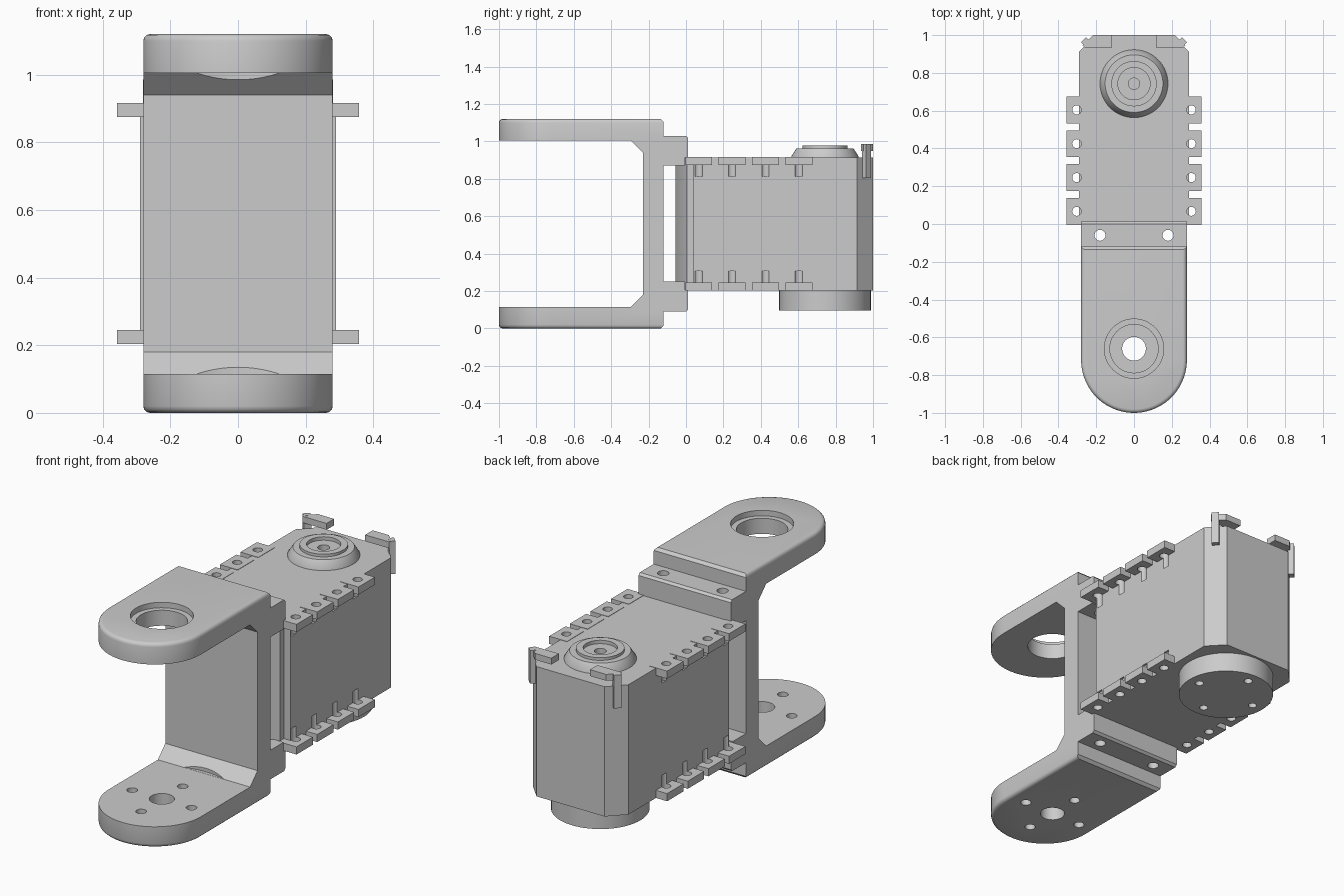
import bpy, bmesh, math
from mathutils import Vector

if "Cube" in bpy.data.objects:
    bpy.data.objects.remove(bpy.data.objects["Cube"])


def make(name, bm):
    bmesh.ops.recalc_face_normals(bm, faces=bm.faces)
    me = bpy.data.meshes.new(name)
    bm.to_mesh(me)
    bm.free()
    ob = bpy.data.objects.new(name, me)
    bpy.context.collection.objects.link(ob)
    return ob


def add_prism(bm, pts, lo, hi, axis='z'):
    """Extrude a 2D outline along z (points are x,y) or along x (points are y,z)."""
    at = (lambda p, h: (p[0], p[1], h)) if axis == 'z' else (lambda p, h: (h, p[0], p[1]))
    face = bm.faces.new([bm.verts.new(at(p, lo)) for p in pts])
    top = bmesh.ops.extrude_face_region(bm, geom=[face])['geom']
    shift = Vector((0, 0, hi - lo)) if axis == 'z' else Vector((hi - lo, 0, 0))
    bmesh.ops.translate(bm, vec=shift, verts=[v for v in top if isinstance(v, bmesh.types.BMVert)])


def prisms(name, outlines, axis='z'):
    bm = bmesh.new()
    for pts, lo, hi in outlines:
        add_prism(bm, pts, lo, hi, axis)
    return make(name, bm)


def circle(x, y, r, n=32):
    return [(x + r * math.cos(2 * math.pi * i / n), y + r * math.sin(2 * math.pi * i / n)) for i in range(n)]


def rect(x0, x1, y0, y1):
    return [(x0, y0), (x1, y0), (x1, y1), (x0, y1)]


def mirrored(half):
    """Complete a right-hand outline with its left-hand mirror image."""
    return half + [(-x, y) for x, y in reversed(half)]


def boolean(ob, cutter, op='DIFFERENCE', keep=False):
    cutter.hide_render = True
    m = ob.modifiers.new('cut', 'BOOLEAN')
    m.operation, m.object, m.solver = op, cutter, 'EXACT'
    bpy.context.view_layer.objects.active = ob
    bpy.ops.object.modifier_apply(modifier=m.name)
    if not keep:
        bpy.data.objects.remove(cutter)


def lathe(name, profile, cx, cy, n=64):
    bm = bmesh.new()
    vs = [bm.verts.new((cx + r, cy, z)) for r, z in profile]
    es = [bm.edges.new(p) for p in zip(vs, vs[1:])]
    bmesh.ops.spin(bm, geom=vs + es, cent=(cx, cy, 0), axis=(0, 0, 1),
                   angle=2 * math.pi, steps=n, use_merge=True)
    bmesh.ops.remove_doubles(bm, verts=bm.verts, dist=1e-5)
    return make(name, bm)


PIVOT, HORN = -0.66, 0.743

# U-shaped bracket: side profile, upper and lower steps share the same web
upper = [(-1.05, 1.12), (-0.135, 1.12), (-0.12, 1.105), (-0.12, 1.03), (0.0, 1.03), (0.012, 1.018),
         (0.012, 0.915), (-0.005, 0.915), (-0.005, 0.87), (-0.12, 0.87)]
lower = [(y, 1.12 - z) for y, z in reversed(upper)]
inner = [(-1.05, 0.115), (-0.295, 0.115), (-0.23, 0.18), (-0.23, 0.94), (-0.295, 1.005), (-1.05, 1.005)]
bracket = prisms('bracket', [(upper + lower + inner, -0.3, 0.3)], 'x')

# Rounded plan outline with softened rims trims the bracket
arc = [(0.28 * math.cos(math.pi + math.pi * i / 40), -0.72 + 0.28 * math.sin(math.pi + math.pi * i / 40))
       for i in range(41)]
bm = bmesh.new()
add_prism(bm, arc + [(0.28, 0.1), (-0.28, 0.1)], 0, 1.12)
rims = [e for e in bm.edges if abs(e.verts[0].co.z - e.verts[1].co.z) < 1e-6]
bmesh.ops.bevel(bm, geom=rims, offset=0.02, segments=3, profile=0.5, affect='EDGES')
boolean(bracket, make('plan_trim', bm), 'INTERSECT')

# Clearance sweep, bearing hole, horn holes and mounting holes
boolean(bracket, prisms('sweep_cutter', [(circle(0, PIVOT, 0.385, 96), 0.1155, 1.0045)]))
boolean(bracket, prisms('bearing_cutter', [(circle(0, PIVOT, 0.128, 48), 0.9, 1.3)]))
boolean(bracket, prisms('seat_cutter', [(circle(0, PIVOT, 0.157, 48), 1.09, 1.3)]))
holes = [(circle(0, PIVOT, 0.063), -0.1, 0.3)]
for i in range(4):
    a = i * math.pi / 2
    holes.append((circle(0.18 * math.cos(a), PIVOT + 0.18 * math.sin(a), 0.027, 20), -0.1, 0.3))
for s in (-1, 1):
    holes.append((circle(0.18 * s, -0.06, 0.029, 20), -0.1, 1.3))
boolean(bracket, prisms('hole_cutter', holes))

# Motor case with chamfered corners
case = prisms('motor_case', [(mirrored([(0.12, -0.055), (0.25, 0.005), (0.25, 0.04), (0.29, 0.04),
                                        (0.29, 0.913), (0.207, 1.0)]), 0.203, 0.915)])

# Rows of mounting lugs along both sides, top and bottom
lugs, bores = [], []
for s in (-1, 1):
    for i in range(4):
        y = 0.067 + 0.179 * i
        x0, x1 = sorted((0.25 * s, 0.358 * s))
        for lo, hi, b0, b1 in ((0.875, 0.917, 0.813, 1.0), (0.203, 0.245, 0.1, 0.307)):
            lugs.append((rect(x0, x1, y - 0.071, y + 0.071), lo, hi))
            bores.append((circle(0.303 * s, y, 0.024, 20), b0, b1))
lug_ob = prisms('mounting_lugs', lugs)
bore_cutter = prisms('bore_cutter', bores)
boolean(lug_ob, bore_cutter, keep=True)
boolean(case, bore_cutter)

# Rear clips: flat plate above each back corner with a stem down the chamfer
clips = []
d, c = math.sqrt(0.5), Vector((0.257, 0.965))
u, w = Vector((d, -d)) * 0.019, Vector((d, d)) * 0.015
for s in (1, -1):
    plate = [(0.117, 1.0), (0.117, 0.935), (0.262, 0.935), (0.272, 0.947), (0.215, 1.0)]
    stem = [c + u + w, c + u - w, c - u - w, c - u + w]
    clips.append(([(x * s, y) for x, y in plate], 0.95, 0.985))
    clips.append(([(x * s, y) for x, y in stem], 0.804, 0.986))
prisms('rear_clips', clips)

# Idler boss on top and drive horn underneath
boss = lathe('idler_boss', [(0, 0.905), (0.18, 0.905), (0.18, 0.92), (0.153, 0.962), (0.12, 0.962), (0.12, 0.977),
                            (0.085, 0.977), (0.085, 0.958), (0.03, 0.958), (0.03, 0.925), (0, 0.925)], 0, HORN)
horn = lathe('drive_horn', [(0, 0.21), (0.245, 0.21), (0.245, 0.095), (0, 0.095)], 0, HORN)
pins = []
for i in range(4):
    a = i * math.pi / 2
    pins.append((circle(0.18 * math.cos(a), HORN + 0.18 * math.sin(a), 0.022, 20), 0.0, 0.17))
boolean(horn, prisms('pin_cutter', pins))

# Smooth the curved surfaces, keep the hard edges
for ob in (bracket, case, lug_ob, boss, horn):
    bpy.ops.object.select_all(action='DESELECT')
    ob.select_set(True)
    bpy.context.view_layer.objects.active = ob
    bpy.ops.object.shade_smooth_by_angle(angle=math.radians(35))
